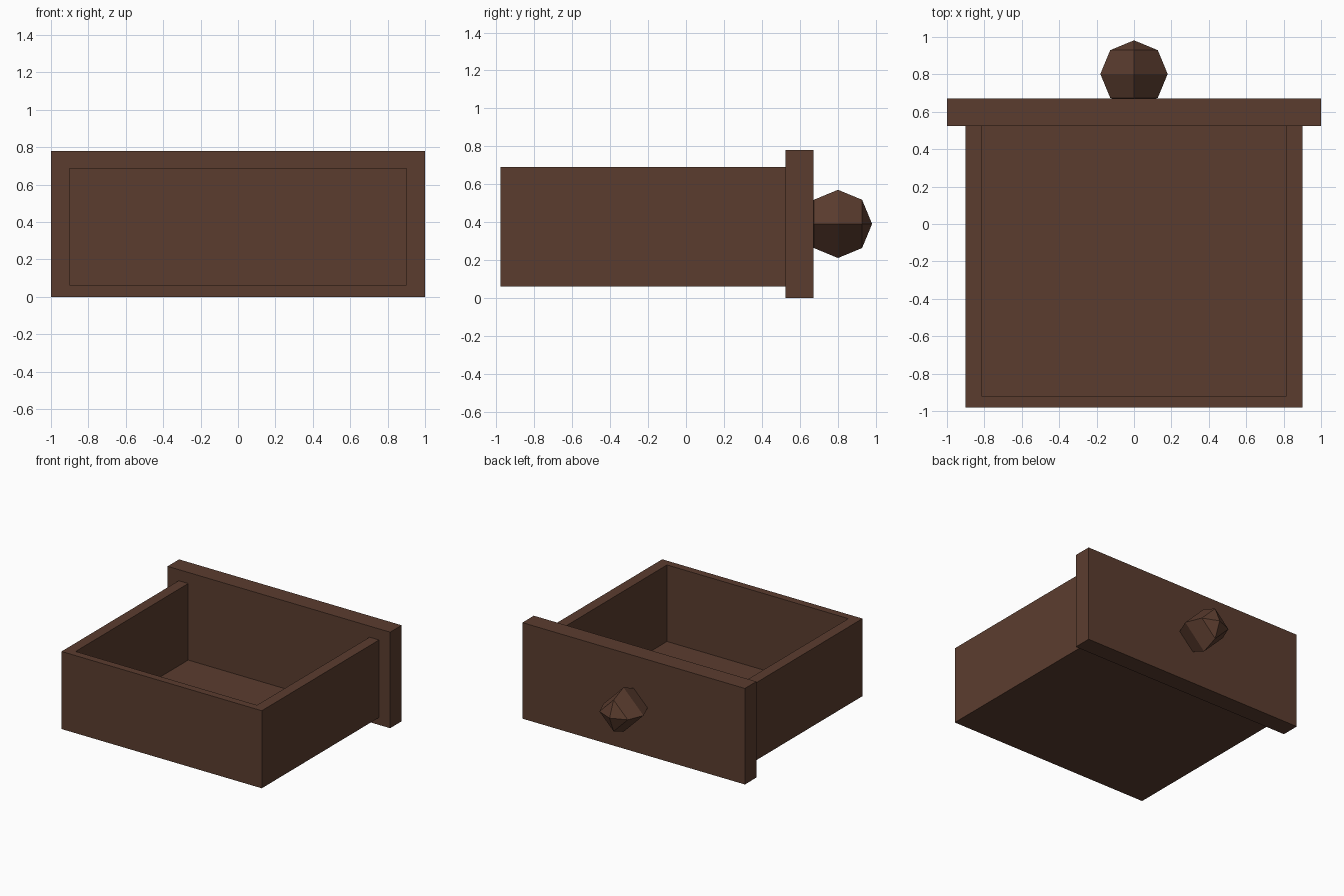
import bpy, bmesh, math
from mathutils import Matrix

if "Cube" in bpy.data.objects:
    bpy.data.objects.remove(bpy.data.objects["Cube"])

wood = bpy.data.materials.new("dark_brown_wood")
wood.diffuse_color = (0.105, 0.046, 0.028, 1.0)
wood.use_nodes = True
wood.node_tree.nodes["Principled BSDF"].inputs["Base Color"].default_value = wood.diffuse_color


def finish(name, bm):
    bmesh.ops.recalc_face_normals(bm, faces=bm.faces)
    mesh = bpy.data.meshes.new(name)
    bm.to_mesh(mesh)
    bm.free()
    mesh.materials.append(wood)
    obj = bpy.data.objects.new(name, mesh)
    bpy.context.collection.objects.link(obj)
    return obj


def prism(name, outline, z0, z1):
    """Extrude a flat xy outline from z0 up to z1."""
    bm = bmesh.new()
    face = bm.faces.new([bm.verts.new((x, y, z0)) for x, y in outline])
    ext = bmesh.ops.extrude_face_region(bm, geom=[face])
    top = [v for v in ext["geom"] if isinstance(v, bmesh.types.BMVert)]
    bmesh.ops.translate(bm, verts=top, vec=(0, 0, z1 - z0))
    return finish(name, bm)


def rect(x, y0, y1):
    return [(-x, y0), (x, y0), (x, y1), (-x, y1)]


BACK, PANEL, FACE = -0.98, 0.525, 0.672   # depth positions along y
OUT, INN, INN_BACK = 0.90, 0.815, -0.92   # outer and inner tray sizes
LOW, HIGH = 0.06, 0.69                    # tray height range

# U-shaped tray walls, open towards the drawer panel
prism("tray_walls",
      [(-OUT, BACK), (OUT, BACK), (OUT, PANEL), (INN, PANEL),
       (INN, INN_BACK), (-INN, INN_BACK), (-INN, PANEL), (-OUT, PANEL)],
      LOW, HIGH)

# Thin floor between the walls
prism("tray_floor", rect(INN, INN_BACK, PANEL), LOW, LOW + 0.008)

# Overhanging drawer panel
prism("drawer_panel", rect(1.0, PANEL, FACE), 0.0, 0.78)

# Four-sided faceted knob, poles along y
bm = bmesh.new()
bmesh.ops.create_uvsphere(
    bm, u_segments=4, v_segments=4, radius=0.18,
    matrix=Matrix.Translation((0, 0.802, 0.39)) @ Matrix.Rotation(-math.pi / 2, 4, 'X'))
finish("knob", bm)
